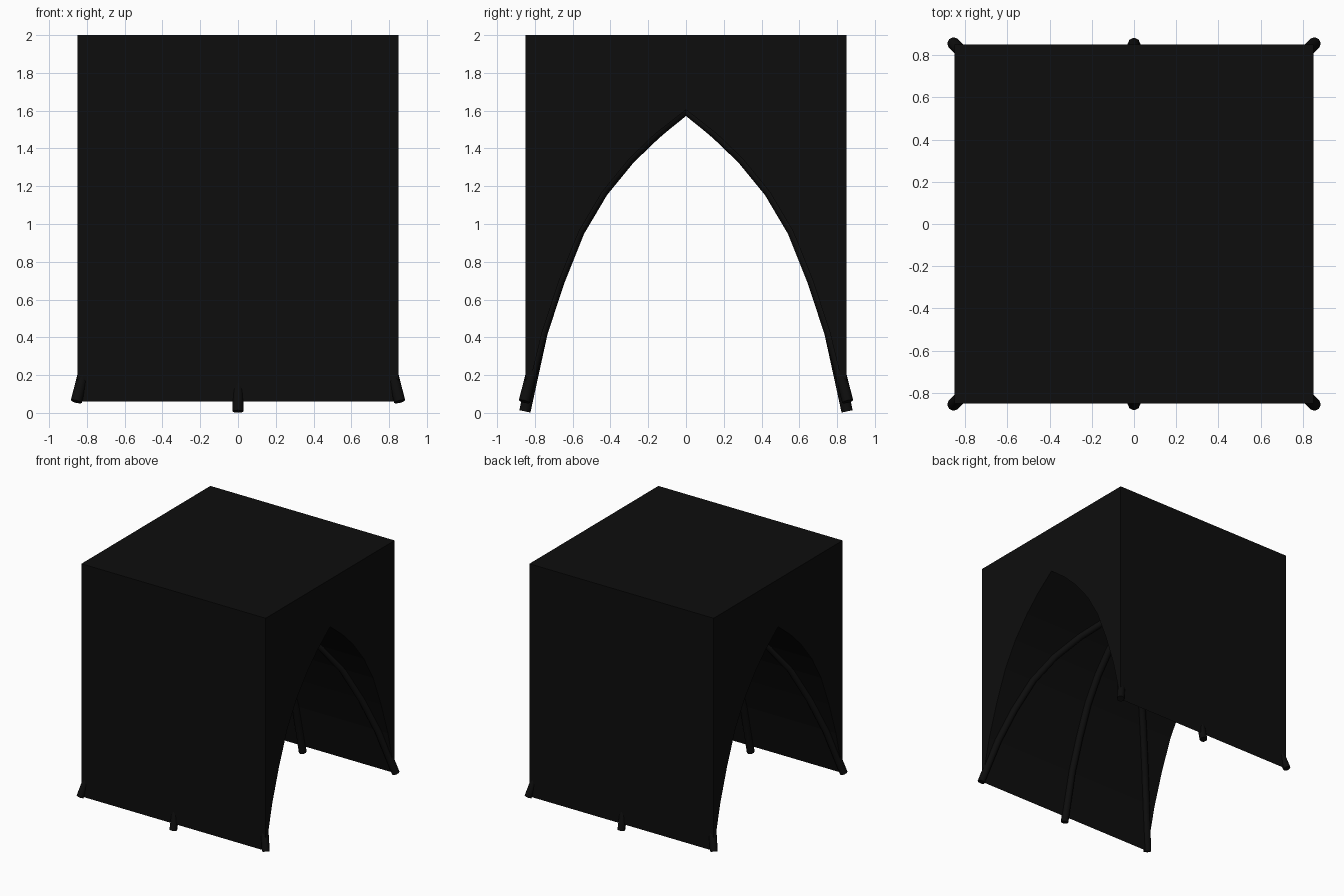
import bpy, bmesh

if "Cube" in bpy.data.objects:
    bpy.data.objects.remove(bpy.data.objects["Cube"])

W, TOP, FOOT = 0.85, 2.0, 0.06      # half width, top, wall bottom
RIB = 0.03

black = bpy.data.materials.new("black_stone")
black.diffuse_color = (0.004, 0.004, 0.004, 1)
black.use_nodes = True
black.node_tree.nodes["Principled BSDF"].inputs["Base Color"].default_value = black.diffuse_color

# half of the pointed arch (y, z), apex down to just above the springing
half = [(0, 1.605), (0.165, 1.475), (0.3, 1.345), (0.443, 1.17),
        (0.566, 0.962), (0.672, 0.698), (0.762, 0.425)]


def full_arch(foot):
    """Mirror the half arch into a left-to-right arch with the given foot."""
    right = half + [foot]
    return [(-y, z) for y, z in reversed(right)] + right[1:]


# block with the pointed tunnel running along x
arch = full_arch((W, FOOT))
outline = arch + [(W, TOP), (-W, TOP)]
bm = bmesh.new()
face = bm.faces.new([bm.verts.new((-W, y, z)) for y, z in outline])
ext = bmesh.ops.extrude_face_region(bm, geom=[face], use_keep_orig=True)
moved = [g for g in ext["geom"] if isinstance(g, bmesh.types.BMVert)]
bmesh.ops.translate(bm, vec=(2 * W, 0, 0), verts=moved)
bmesh.ops.recalc_face_normals(bm, faces=bm.faces)
mesh = bpy.data.meshes.new("vault_block")
bm.to_mesh(mesh)
bm.free()
mesh.materials.append(black)
bpy.context.collection.objects.link(bpy.data.objects.new("vault_block", mesh))


def rib(name, pts, slope):
    """Octagonal tube along the arch; slope is x travelled per unit of y."""
    cu = bpy.data.curves.new(name, 'CURVE')
    cu.dimensions = '3D'
    cu.bevel_depth = RIB
    cu.bevel_resolution = 2
    cu.use_fill_caps = True
    sp = cu.splines.new('POLY')
    sp.points.add(len(pts) - 1)
    for p, (y, z) in zip(sp.points, pts):
        p.co = (slope * y, y, z, 1)
    cu.materials.append(black)
    bpy.context.collection.objects.link(bpy.data.objects.new(name, cu))


# middle rib reaches the ground, diagonal ribs run corner to corner
rib("transverse_rib", full_arch((0.853, 0.008)), 0)
rib("diagonal_rib_a", full_arch((0.856, FOOT)), 1)
rib("diagonal_rib_b", full_arch((0.856, FOOT)), -1)
